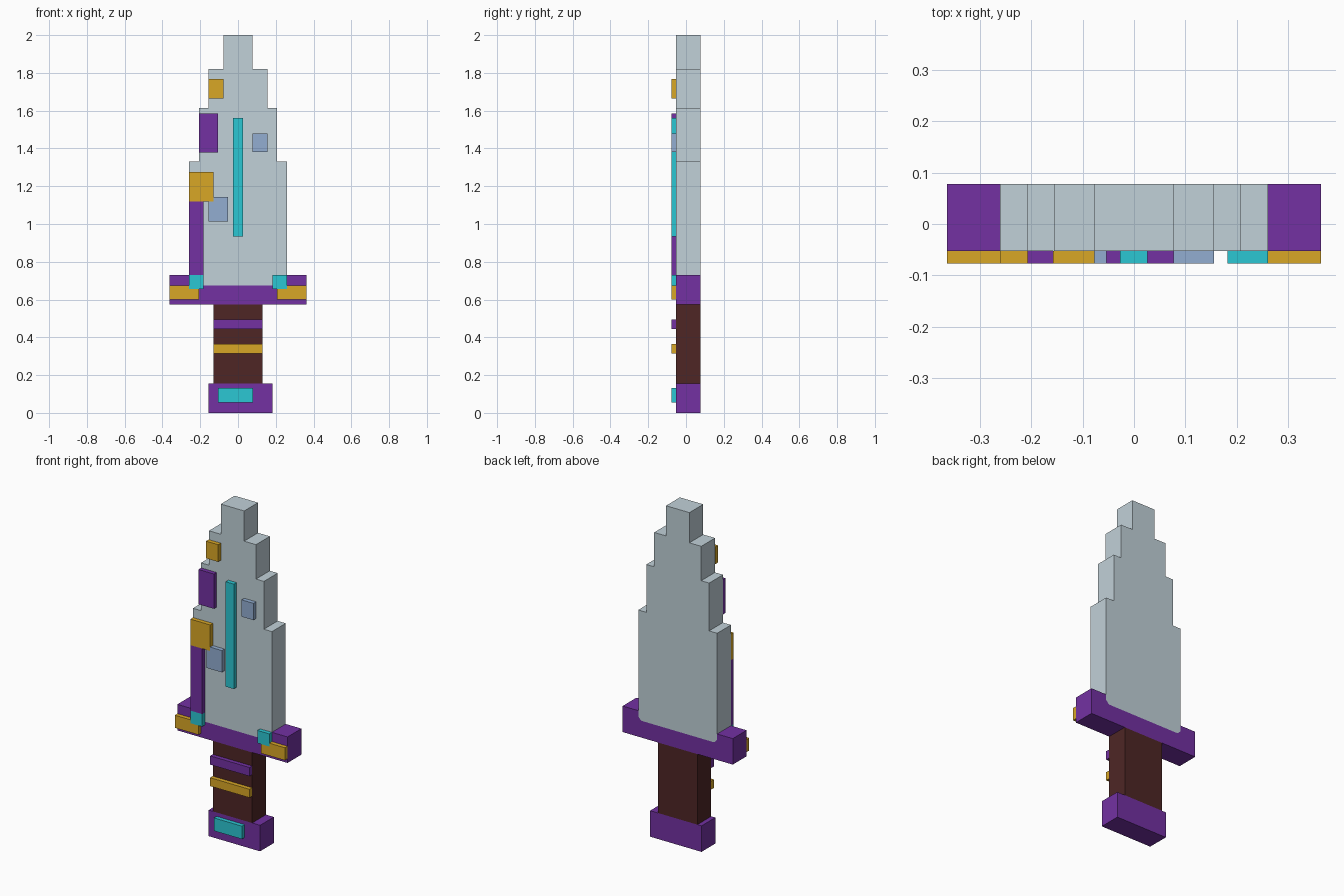
import bpy, bmesh

cube = bpy.data.objects.get("Cube")
if cube:
    bpy.data.objects.remove(cube, do_unlink=True)

FRONT, BACK, RAISED = -0.052, 0.078, -0.077


def srgb(hex_code):
    """Hex colour to linear RGBA."""
    vals = [int(hex_code[i:i + 2], 16) / 255 for i in (0, 2, 4)]
    lin = [v / 12.92 if v < 0.04045 else ((v + 0.055) / 1.055) ** 2.4 for v in vals]
    return (*lin, 1.0)


def material(name, hex_code):
    mat = bpy.data.materials.new(name)
    mat.use_nodes = True
    mat.diffuse_color = srgb(hex_code)
    bsdf = mat.node_tree.nodes["Principled BSDF"]
    bsdf.inputs["Base Color"].default_value = mat.diffuse_color
    bsdf.inputs["Roughness"].default_value = 0.8
    return mat


STEEL = material("pale steel", "c1d1d8")
PURPLE = material("purple", "7331a2")
GOLD = material("gold", "d9a726")
CYAN = material("cyan", "2bc7d4")
BLUE = material("dusty blue", "92aed1")
BROWN = material("dark brown", "4e2625")


def slab(name, outline, mat, y0=FRONT, y1=BACK):
    """Extrude an x-z outline along y."""
    bm = bmesh.new()
    face = bm.faces.new([bm.verts.new((x, y0, z)) for x, z in outline])
    ext = bmesh.ops.extrude_face_region(bm, geom=[face])
    moved = [g for g in ext["geom"] if isinstance(g, bmesh.types.BMVert)]
    bmesh.ops.translate(bm, verts=moved, vec=(0, y1 - y0, 0))
    bmesh.ops.recalc_face_normals(bm, faces=bm.faces)
    mesh = bpy.data.meshes.new(name)
    bm.to_mesh(mesh)
    bm.free()
    mesh.materials.append(mat)
    obj = bpy.data.objects.new(name, mesh)
    bpy.context.collection.objects.link(obj)


def rect(x0, x1, z0, z1):
    return [(x0, z0), (x1, z0), (x1, z1), (x0, z1)]


def plate(name, mat, x0, x1, z0, z1):
    slab(name, rect(x0, x1, z0, z1), mat, RAISED, FRONT)


def mirrored(half):
    return half + [(-x, z) for x, z in reversed(half)]


# Stepped blade, seated in the guard with clipped lower corners
seat = [(0.24, 0.675), (0.26, 0.695)]
steps = [(0.26, 1.33), (0.207, 1.33), (0.207, 1.615), (0.155, 1.615),
         (0.155, 1.82), (0.077, 1.82), (0.077, 2.0)]
slab("blade", mirrored(seat + steps), STEEL)

# Guard wrapped around the foot of the blade
slab("guard", mirrored([(0.363, 0.575), (0.363, 0.73), (0.26, 0.73)] + seat[::-1]), PURPLE)

# Grip and pommel
slab("grip", rect(-0.13, 0.13, 0.155, 0.575), BROWN)
slab("pommel", rect(-0.157, 0.182, 0, 0.155), PURPLE)

# Raised bands and pommel gem
plate("upper_grip_band", PURPLE, -0.13, 0.13, 0.443, 0.495)
plate("lower_grip_band", GOLD, -0.13, 0.13, 0.315, 0.365)
plate("pommel_gem", CYAN, -0.105, 0.08, 0.055, 0.132)

# Guard ornaments on both sides: a gold plate notched around a gem
notched = [(0.363, 0.6), (0.363, 0.675), (0.26, 0.675), (0.26, 0.655),
           (0.207, 0.655), (0.207, 0.6)]
for side, s in (("left", 1), ("right", -1)):
    slab(side + "_guard_plate", [(x * s, z) for x, z in notched], GOLD, RAISED, FRONT)
    plate(side + "_guard_gem", CYAN, *sorted((0.182 * s, 0.26 * s)), 0.655, 0.73)

# Raised inlays on the blade front
plate("centre_inlay", CYAN, -0.027, 0.026, 0.935, 1.56)
plate("edge_strip", PURPLE, -0.26, -0.182, 0.73, 1.12)
plate("large_gold_inlay", GOLD, -0.26, -0.13, 1.12, 1.275)
plate("lower_blue_inlay", BLUE, -0.155, -0.053, 1.013, 1.143)
plate("purple_inlay", PURPLE, -0.207, -0.105, 1.378, 1.585)
plate("upper_blue_inlay", BLUE, 0.077, 0.155, 1.38, 1.48)
plate("upper_gold_inlay", GOLD, -0.157, -0.077, 1.665, 1.767)
